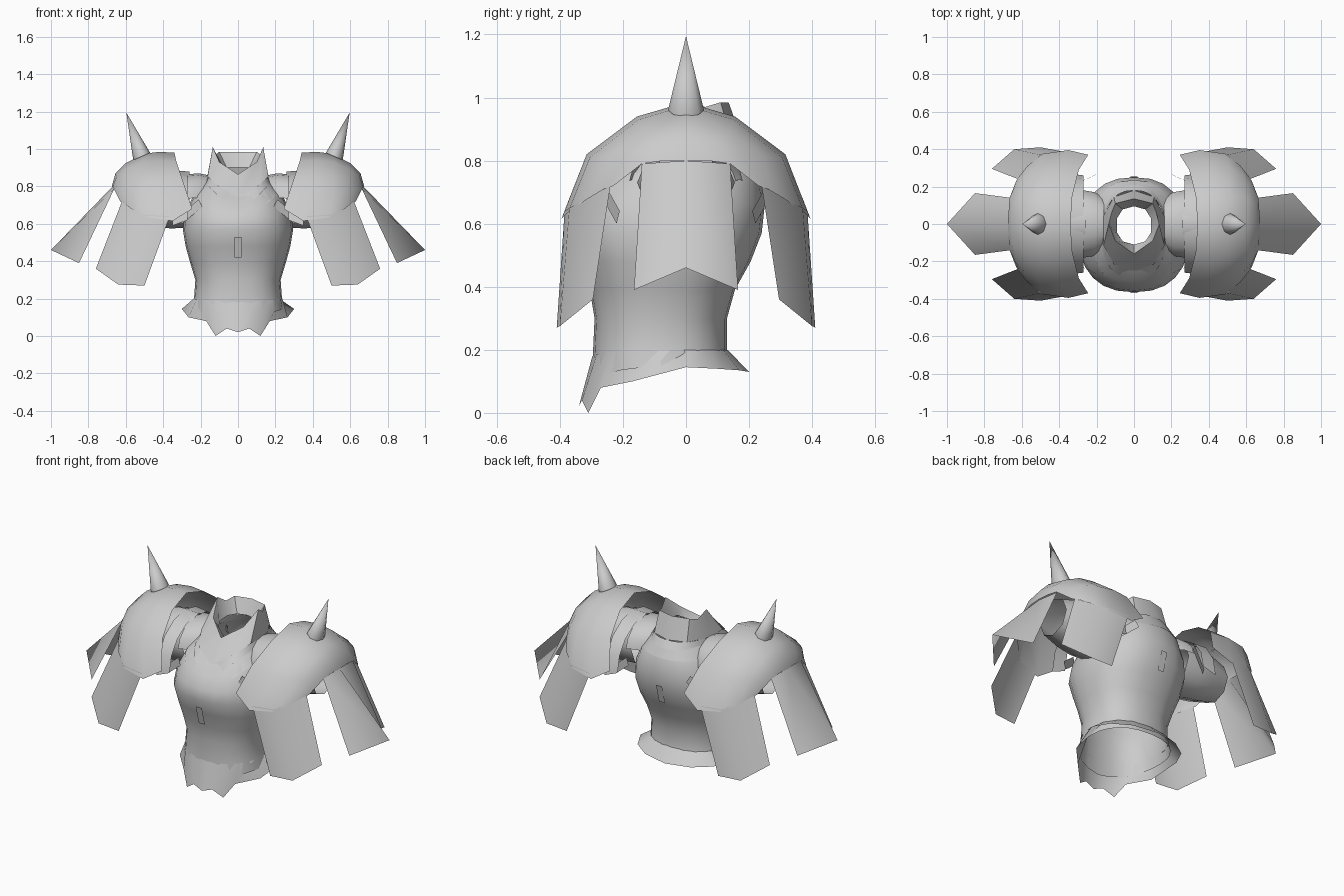
import bpy
from math import sin, cos, pi, copysign, radians

if "Cube" in bpy.data.objects:
    bpy.data.objects.remove(bpy.data.objects["Cube"])

GREY = (.6, .6, .6, 1)
steel = bpy.data.materials.new("plain grey steel")
steel.use_nodes = True
steel.diffuse_color = GREY
steel.node_tree.nodes["Principled BSDF"].inputs["Base Color"].default_value = GREY


def add_mesh(name, verts, faces, angle=50):
    mesh = bpy.data.meshes.new(name)
    mesh.from_pydata(verts, [], faces)
    mesh.materials.append(steel)
    obj = bpy.data.objects.new(name, mesh)
    bpy.context.collection.objects.link(obj)
    bpy.ops.object.select_all(action="DESELECT")
    obj.select_set(True)
    bpy.context.view_layer.objects.active = obj
    bpy.ops.object.shade_smooth_by_angle(angle=radians(angle))
    return obj


def loft(name, rows, closed=False, angle=50):
    """Open shell through rows of equally many points."""
    n = len(rows[0])
    faces = []
    for r in range(len(rows) - 1):
        for i in range(n if closed else n - 1):
            j = (i + 1) % n
            faces.append((r * n + i, r * n + j, (r + 1) * n + j, (r + 1) * n + i))
    return add_mesh(name, [p for row in rows for p in row], faces, angle)


def body_ring(width, front, back, z, front_drop=0, n=24):
    """Rounded section whose front may sag below its sides."""
    ring = []
    middle, depth = (front + back) / 2, (back - front) / 2
    for i in range(n):
        s, c = sin(2 * pi * i / n), cos(2 * pi * i / n)
        x = copysign(abs(s) ** .85, s)
        y = middle - depth * copysign(abs(c) ** .85, c)
        sag = front_drop * (1 - abs(x) ** 1.4) if c > 0 else 0
        ring.append((x * width, y, z - sag))
    return ring


def arch(x, half, top, drop, n=8):
    """Section of a band that runs over the shoulder, front to back."""
    angles = [pi * (i / n - .5) for i in range(n + 1)]
    return [(x, half * sin(a), top - drop * (1 - cos(a))) for a in angles]


def flip(points, sx=1, sy=1):
    return [(x * sx, y * sy, z) for x, y, z in points]


def whole_ring(half):
    """Close a half outline, given front to back, over the middle plane."""
    return half + flip(half[-2:0:-1], -1)


# Torso shell
loft("torso", [
    body_ring(.245, -.3, .145, .145, front_drop=.055),
    body_ring(.235, -.295, .13, .2, front_drop=.01),
    body_ring(.228, -.29, .13, .3),
    body_ring(.255, -.305, .155, .39),
    body_ring(.28, -.335, .205, .48),
    body_ring(.295, -.365, .24, .57),
    body_ring(.28, -.355, .25, .66, front_drop=.03),
    body_ring(.235, -.31, .235, .76, front_drop=.07),
    body_ring(.175, -.25, .2, .82, front_drop=.08),
], closed=True)

# Flared waist rim with a jagged front edge
rim_edge = whole_ring([
    (0, -.34, .02), (.06, -.33, .04), (.12, -.31, 0), (.17, -.27, .08), (.265, -.17, .1),
    (.3, 0, .145), (.25, .1, .14), (.15, .17, .135), (0, .2, .13)])
rim_waist = body_ring(.237, -.297, .132, .2, front_drop=.02, n=len(rim_edge))
loft("waist_rim", [rim_edge, rim_waist], closed=True, angle=60)

# Overlapping neck plates
loft("lower_neck_plate", [
    body_ring(.225, -.335, .235, .77, front_drop=.15),
    body_ring(.17, -.255, .2, .83, front_drop=.1)], closed=True)
loft("upper_neck_plate", [
    body_ring(.175, -.295, .21, .82, front_drop=.14),
    body_ring(.16, -.23, .18, .86, front_drop=.1)], closed=True)

# Collar with a front notch, side points and an inner lining
collar_top = whole_ring([
    (0, -.16, .865), (.1, -.09, .93), (.135, 0, 1.01), (.12, .06, .97), (.1, .11, .985), (0, .135, .985)])
sides = len(collar_top)
collar_base = body_ring(.17, -.25, .18, .86, front_drop=.12, n=sides)
collar_throat = body_ring(.095, -.11, .095, .9, front_drop=.07, n=sides)
loft("collar", [collar_base, collar_top], closed=True, angle=35)
loft("collar_lining", [collar_top, collar_throat], closed=True, angle=35)

# Centre tabs, front and back
for name, y, z, lean in (("front_tab", -.355, .475, -.015), ("back_tab", .24, .56, .015)):
    loft(name, [[(-.02, y + k * lean, z + k * .055), (.02, y + k * lean, z + k * .055)]
                for k in (-1, 1)])

# Half arches of the shoulder guard, crest to front, from the neck outwards
guard = [
    [(.34, 0, .98), (.33, -.15, .935), (.295, -.29, .83), (.245, -.37, .68)],
    [(.42, 0, .985), (.42, -.155, .94), (.4, -.315, .82), (.35, -.395, .615)],
    [(.5, 0, .975), (.51, -.15, .93), (.51, -.305, .81), (.49, -.375, .635)],
    [(.6, 0, .925), (.6, -.14, .89), (.59, -.25, .81), (.57, -.31, .68)],
    [(.655, 0, .87), (.65, -.11, .85), (.64, -.19, .79), (.61, -.26, .71)],
    [(.675, 0, .8), (.67, -.07, .8), (.665, -.14, .79), (.63, -.23, .72)],
]
# Hanging plates as a top edge and a bottom edge
outer_plate = [[(.66, -.14, .79), (.67, 0, .8), (.66, .14, .79)],
               [(.85, -.165, .39), (1, 0, .46), (.85, .165, .39)]]
corner_plate = [[(.365, -.385, .64), (.5, -.37, .65), (.62, -.24, .72)],
                [(.5, -.41, .27), (.64, -.4, .275), (.76, -.295, .36)]]
armpit_strap = [[(.19, -.27, .69), (.21, -.26, .73)], [(.3, -.22, .6), (.32, -.21, .64)]]

for side, sx in (("left", 1), ("right", -1)):
    arches = [flip(half[:0:-1], sx) + flip(half, sx, -1) for half in guard]
    loft(side + "_shoulder_guard", arches, angle=60)
    loft(side + "_outer_plate", [flip(row, sx) for row in outer_plate], angle=80)
    for end, sy in (("front", 1), ("back", -1)):
        for name, rows in (("plate", corner_plate), ("strap", armpit_strap)):
            loft(f"{side}_{end}_{name}", [flip(row, sx, sy) for row in rows], angle=60)

    # Pad beneath the guard, and the bridge from it to the neck
    loft(side + "_shoulder_pad", [arch(.27 * sx, .26, .87, .25), arch(.35 * sx, .27, .88, .29)])
    loft(side + "_shoulder_bridge", [
        arch(.16 * sx, .14, .86, .13), arch(.21 * sx, .17, .87, .13), arch(.27 * sx, .18, .865, .13)])

    # Spike leaning outwards
    n, apex = 8, (.597 * sx, 0, 1.195)
    turns = [2 * pi * i / n for i in range(n)]
    base = [((.515 + .045 * cos(t)) * sx, .057 * sin(t), .96 - .02 * cos(t)) for t in turns]
    add_mesh(side + "_spike", base + [apex], [(i, (i + 1) % n, n) for i in range(n)], angle=60)

    # Arm sleeve under the guard
    loft(side + "_sleeve", [
        [(x * sx, radius * sin(t), .73 + radius * cos(t)) for t in turns]
        for x, radius in ((.26, .15), (.36, .155), (.46, .14), (.57, .11))], closed=True)
